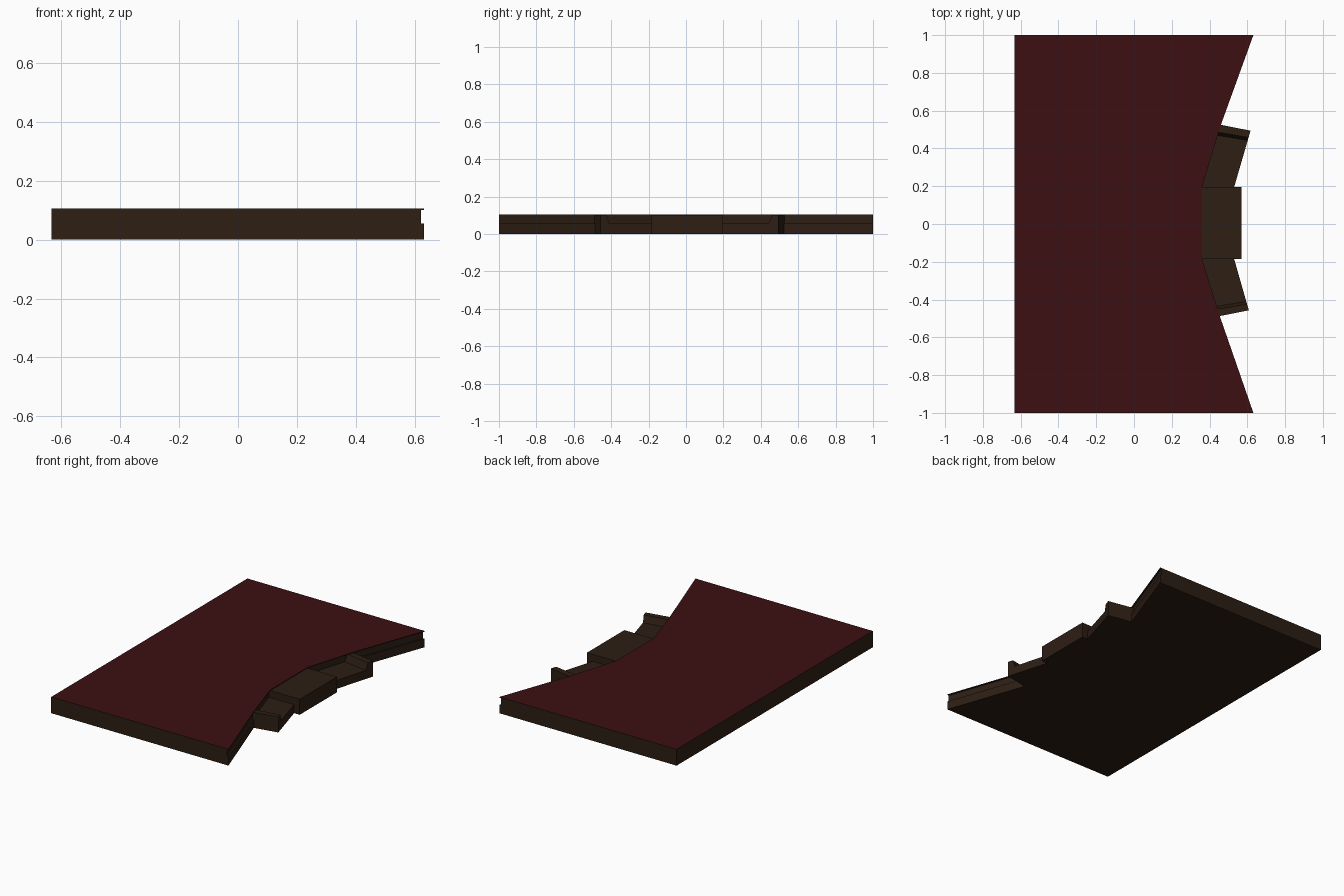
import bpy, bmesh
from mathutils import Vector

if "Cube" in bpy.data.objects:
    bpy.data.objects.remove(bpy.data.objects["Cube"])


def material(name, rgb):
    m = bpy.data.materials.new(name)
    m.diffuse_color = (*rgb, 1)
    m.use_nodes = True
    m.node_tree.nodes["Principled BSDF"].inputs["Base Color"].default_value = m.diffuse_color
    return m


BROWN = material("dark_wood", (0.026, 0.013, 0.007))
RED = material("red_top", (0.045, 0.005, 0.006))


def loft(name, rings, top_red=False):
    """Close a stack of equal-length point rings into a solid."""
    bm = bmesh.new()
    vs = [[bm.verts.new(p) for p in r] for r in rings]
    n = len(vs[0])
    for a, b in zip(vs, vs[1:]):
        for i in range(n):
            j = (i + 1) % n
            bm.faces.new((a[i], a[j], b[j], b[i]))
    bm.faces.new(list(reversed(vs[0])))
    cap = bm.faces.new(vs[-1])
    if top_red:
        cap.material_index = 1
    bmesh.ops.recalc_face_normals(bm, faces=bm.faces)
    me = bpy.data.meshes.new(name)
    bm.to_mesh(me)
    bm.free()
    me.materials.append(BROWN)
    if top_red:
        me.materials.append(RED)
    ob = bpy.data.objects.new(name, me)
    bpy.context.collection.objects.link(ob)
    return ob


# Table top: concave right edge with a shallow groove under a thin top sheet
BACK_X = -0.633
edge = [(0.632, -1), (0.455, -0.49), (0.36, -0.185),
        (0.36, 0.195), (0.46, 0.525), (0.632, 1)]
levels = [(0, 0), (0.055, 0), (0.055, 0.01), (0.1, 0.01), (0.1, 0), (0.105, 0)]
loft("table_top", [
    [(BACK_X, -1, z)] + [(x - d, y, z) for x, y in edge] + [(BACK_X, 1, z)]
    for z, d in levels], top_red=True)

# Centre block standing in the curve
block = [(0.345, -0.185), (0.57, -0.185), (0.57, 0.195), (0.345, 0.195)]
loft("centre_block", [[(x, y, z) for x, y in block] for z in (0, 0.1)])


# Side trays: low floor with a raised lip at the outer end
def side_tray(name, inner, outer):
    """inner and outer: (slab-side point, free point) at each end."""
    a0, b0 = (Vector(p) for p in inner)
    a1, b1 = (Vector(p) for p in outer)
    lip = [(0, 0), (1, 0), (1, 0.1), (0.88, 0.1), (0.83, 0.055), (0, 0.055)]
    rings = []
    for s, e in ((a0, a1), (b0, b1)):
        rings.append([(*s.lerp(e, t), z) for t, z in lip])
    loft(name, rings)


side_tray("back_tray", ((0.345, 0.195), (0.53, 0.195)), ((0.445, 0.528), (0.617, 0.494)))
side_tray("front_tray", ((0.345, -0.185), (0.53, -0.185)), ((0.44, -0.49), (0.608, -0.457)))
